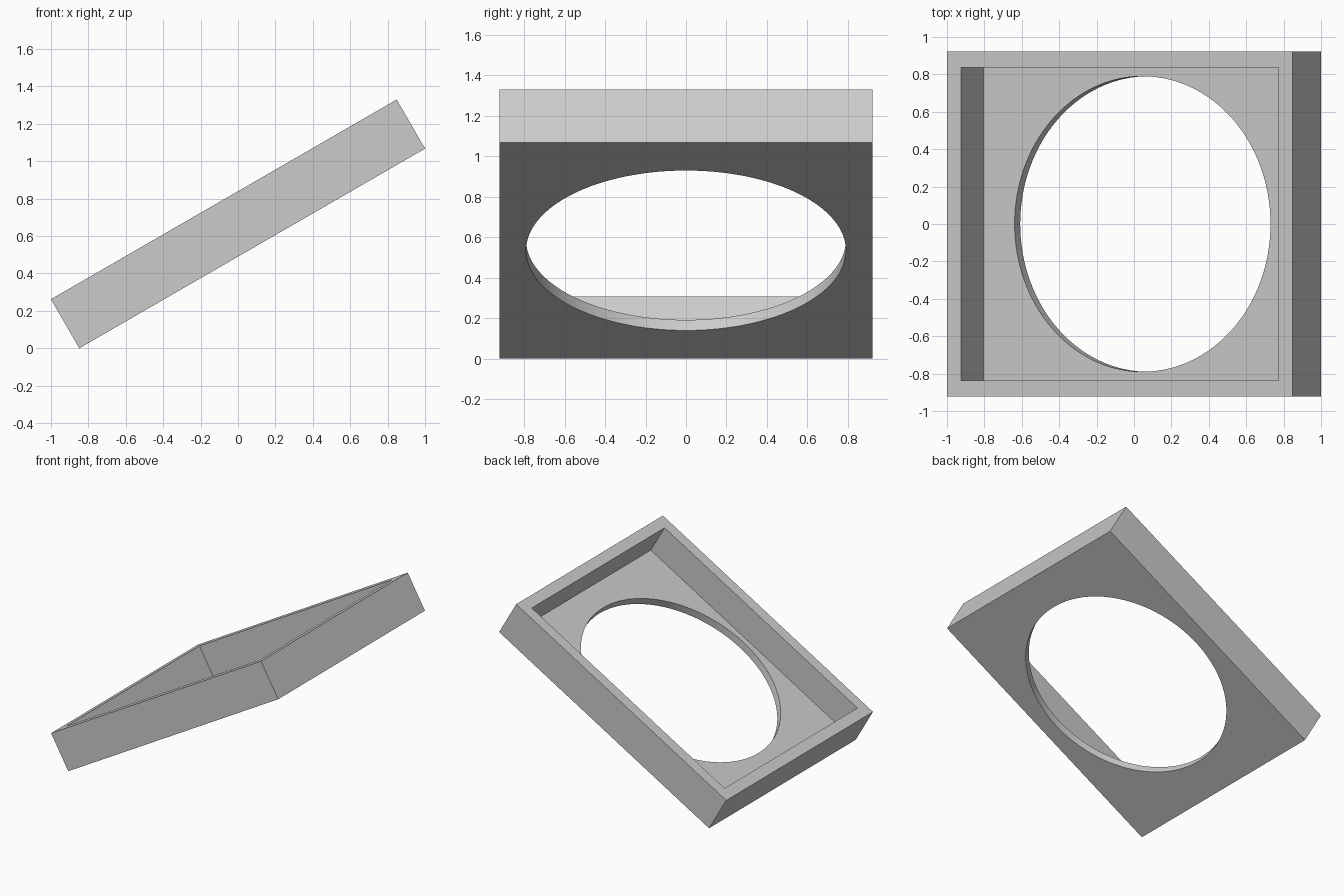
import bpy
import math

cube = bpy.data.objects.get("Cube")
if cube:
    bpy.data.objects.remove(cube, do_unlink=True)

# Tray dimensions
LENGTH, WIDTH, DEPTH = 2.135, 1.845, 0.303
WALL, FLOOR = 0.087, 0.06
HOLE_RADIUS = 0.79
TILT = math.radians(30)
EXTRA = 0.1  # how far cutters reach past the surface

grey = bpy.data.materials.new("light grey")
grey.use_nodes = True
colour = (0.6, 0.6, 0.6, 1)
grey.diffuse_color = colour
grey.node_tree.nodes["Principled BSDF"].inputs["Base Color"].default_value = colour


def box(name, size, z):
    bpy.ops.mesh.primitive_cube_add(size=1, location=(0, 0, z))
    obj = bpy.context.object
    obj.name = name
    obj.scale = size
    bpy.ops.object.transform_apply(location=True, rotation=False, scale=True)
    obj.data.materials.append(grey)
    return obj


def cut(target, cutter):
    cutter.hide_render = True
    bpy.context.view_layer.objects.active = target
    mod = target.modifiers.new("cut", 'BOOLEAN')
    mod.operation = 'DIFFERENCE'
    mod.solver = 'EXACT'
    mod.object = cutter
    bpy.ops.object.modifier_apply(modifier=mod.name)
    bpy.data.objects.remove(cutter, do_unlink=True)


# Outer block, centred on its own origin
frame = box("tray_frame", (LENGTH, WIDTH, DEPTH), 0)

# Open recess with a thin floor
bottom, top = -DEPTH / 2 + FLOOR, DEPTH / 2 + EXTRA
recess = box("recess_cutter",
             (LENGTH - 2 * WALL, WIDTH - 2 * WALL, top - bottom),
             (top + bottom) / 2)
cut(frame, recess)

# Round opening through the floor
bpy.ops.mesh.primitive_cylinder_add(vertices=128, radius=HOLE_RADIUS, depth=1)
hole = bpy.context.object
hole.name = "hole_cutter"
hole.data.materials.append(grey)
cut(frame, hole)

# Smooth hole wall, crisp box edges
bpy.ops.object.select_all(action='DESELECT')
frame.select_set(True)
bpy.context.view_layer.objects.active = frame
bpy.ops.object.shade_smooth_by_angle(angle=math.radians(30))

# Tilt up towards +x and rest the lower edge on the ground
frame.rotation_euler = (0, -TILT, 0)
frame.location.z = (LENGTH * math.sin(TILT) + DEPTH * math.cos(TILT)) / 2
